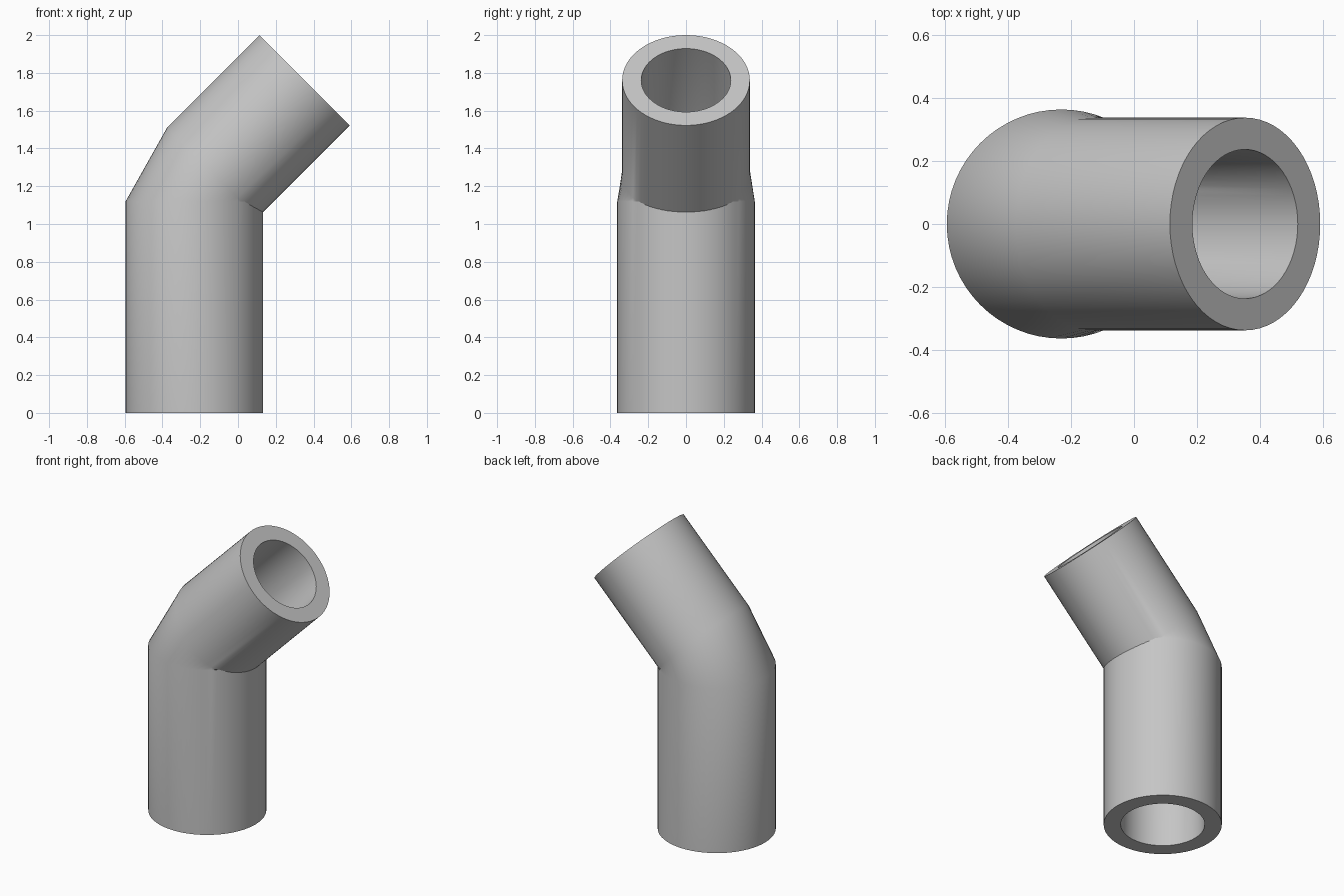
import bpy, bmesh, math
from mathutils import Vector, Matrix

cube = bpy.data.objects.get("Cube")
if cube:
    bpy.data.objects.remove(cube, do_unlink=True)

SEGMENTS = 64
BEND = math.radians(45)

# Single grey material
grey = bpy.data.materials.new("pipe grey")
grey.use_nodes = True
colour = (0.56, 0.56, 0.56, 1)
grey.diffuse_color = colour
grey.node_tree.nodes["Principled BSDF"].inputs["Base Color"].default_value = colour

# Stations along the pipe: centre x, centre z, tilt, outer radius, inner radius
stations = [
    (-0.231, 0.0, 0, 0.364, 0.259),
    (-0.231, 1.12, 0, 0.364, 0.259),
    (-0.136, 1.272, BEND, 0.338, 0.237),
    (0.353, 1.761, BEND, 0.338, 0.237),
]


def ring(bm, x, z, tilt, radius):
    """Circle of vertices whose axis leans towards +x by tilt."""
    turn = Matrix.Rotation(tilt, 3, 'Y')
    angles = [2 * math.pi * i / SEGMENTS for i in range(SEGMENTS)]
    return [bm.verts.new(Vector((x, 0, z)) + turn @ Vector(
        (radius * math.cos(a), radius * math.sin(a), 0))) for a in angles]


# Elbow pipe: outer wall upwards, inner wall back down, joined by flat rims
bm = bmesh.new()
outer = [ring(bm, x, z, t, ro) for x, z, t, ro, ri in stations]
inner = [ring(bm, x, z, t, ri) for x, z, t, ro, ri in reversed(stations)]
loop = outer + inner
for k, low in enumerate(loop):
    high = loop[(k + 1) % len(loop)]
    for i in range(SEGMENTS):
        j = (i + 1) % SEGMENTS
        bm.faces.new((low[i], low[j], high[j], high[i]))

mesh = bpy.data.meshes.new("elbow_pipe")
bm.to_mesh(mesh)
bm.free()
mesh.materials.append(grey)
pipe = bpy.data.objects.new("elbow_pipe", mesh)
bpy.context.collection.objects.link(pipe)

# Smooth walls, crisp rims
bpy.ops.object.select_all(action='DESELECT')
pipe.select_set(True)
bpy.context.view_layer.objects.active = pipe
bpy.ops.object.shade_smooth_by_angle(angle=math.radians(40))
